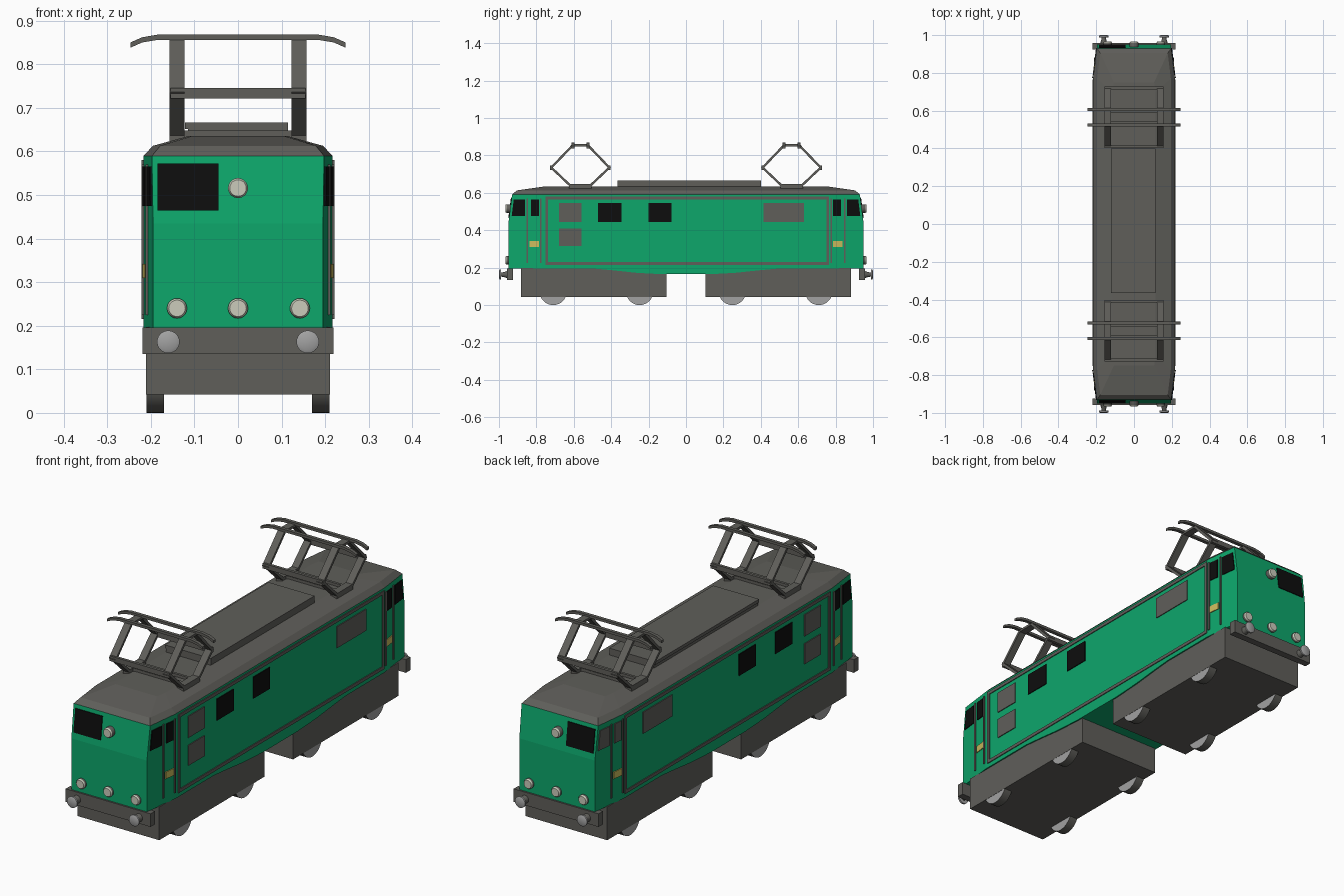
import bpy, bmesh, math
from mathutils import Vector

if "Cube" in bpy.data.objects:
    bpy.data.objects.remove(bpy.data.objects["Cube"])


def material(name, r, g, b):
    m = bpy.data.materials.new(name)
    m.diffuse_color = (r, g, b, 1)
    m.use_nodes = True
    m.node_tree.nodes["Principled BSDF"].inputs["Base Color"].default_value = m.diffuse_color
    return m


GREEN = material("green_paint", 0.004, 0.385, 0.148)
GREY = material("dark_grey", 0.115, 0.113, 0.102)
BLACK = material("window_black", 0.004, 0.004, 0.004)
METAL = material("light_metal", 0.36, 0.36, 0.36)
LENS = material("lamp_cream", 0.60, 0.60, 0.50)
YELLOW = material("plate_yellow", 0.60, 0.50, 0.11)


def finish(name, bm, *mats):
    bmesh.ops.recalc_face_normals(bm, faces=bm.faces)
    me = bpy.data.meshes.new(name)
    bm.to_mesh(me)
    bm.free()
    for m in mats:
        me.materials.append(m)
    ob = bpy.data.objects.new(name, me)
    bpy.context.collection.objects.link(ob)
    return ob


def loft(name, rings, *mats):
    """Skin a stack of equal-length point rings and cap both ends."""
    bm = bmesh.new()
    vs = [[bm.verts.new(p) for p in r] for r in rings]
    n = len(vs[0])
    for a, b in zip(vs, vs[1:]):
        for i in range(n):
            bm.faces.new((a[i], a[(i + 1) % n], b[(i + 1) % n], b[i]))
    bm.faces.new(vs[0])
    bm.faces.new(vs[-1])
    return finish(name, bm, *mats)


def slab(name, pts, vec, mat):
    """Polygon extruded along a vector."""
    return loft(name, [pts, [Vector(p) + Vector(vec) for p in pts]], mat)


def box(name, x, y, z, mat):
    pts = [(x[0], y[0], z[0]), (x[1], y[0], z[0]), (x[1], y[1], z[0]), (x[0], y[1], z[0])]
    return slab(name, pts, (0, 0, z[1] - z[0]), mat)


def turned(name, centre, axis, profile, mats, sides=24, cap_mats=(0, 0)):
    """Round part along 'x' or 'y'; profile is (offset, radius) pairs."""
    rings = []
    for o, r in profile:
        ring = []
        for i in range(sides):
            a = 2 * math.pi * i / sides
            c, s = r * math.cos(a), r * math.sin(a)
            ring.append(Vector(centre) + Vector((o, c, s) if axis == 'x' else (c, o, s)))
        rings.append(ring)
    ob = loft(name, rings, *mats)
    polys = ob.data.polygons
    polys[len(polys) - 2].material_index = cap_mats[0]
    polys[len(polys) - 1].material_index = cap_mats[1]
    for p in list(polys)[:-2]:
        p.use_smooth = True
    ob.data.set_sharp_from_angle(angle=math.radians(35))
    return ob


def side_x(y):
    """Half width of the body: straight, then tapering along the cabs."""
    return 0.217 - max(0, abs(y) - 0.77) / 0.18 * 0.022


def front_y(z):
    """Distance of the end face: upright, then leaning back."""
    return 0.95 - max(0, z - 0.435) / 0.155 * 0.02


def outline(z, yend, yshoulder, inset=0):
    half = [(side_x(yend) - inset, -yend), (side_x(yshoulder) - inset, -yshoulder),
            (side_x(yshoulder) - inset, yshoulder), (side_x(yend) - inset, yend)]
    return [(x, y, z) for x, y in half] + [(-x, y, z) for x, y in reversed(half)]


# Body shell, roof and hanging skirt
loft("body_shell", [outline(z, front_y(z), 0.77) for z in (0.195, 0.435, 0.59)], GREEN)
top = [(x * 0.53, math.copysign(0.75 if abs(y) > 0.8 else 0.70, y), 0.635)
       for x, y, z in outline(0, 0.9, 0.77)]
loft("roof", [outline(0.59, 0.93, 0.77), outline(0.613, 0.905, 0.77, 0.022), top], GREY)
curve = [(0.50, 0.196), (0.40, 0.187), (0.27, 0.173), (0.13, 0.165)]
skirt = [(-0.217, -y, z) for y, z in curve] + [(-0.217, y, z) for y, z in reversed(curve)]
slab("body_skirt", skirt, (0.434, 0, 0), GREEN)
box("roof_box", (-0.115, 0.115), (-0.365, 0.40), (0.625, 0.655), GREY)
box("roof_box_lid", (-0.122, 0.115), (-0.365, 0.40), (0.652, 0.667), GREY)


def side_plate(name, sx, y0, y1, z0, z1, mat, top_shift=0):
    """Thin plate on a body side; top_shift leans the second edge."""
    off = 0.004
    pts = [(sx * (side_x(y) + off), y, z) for y, z in
           ((y0, z0), (y1, z0), (y1 + top_shift, z1), (y0, z1))]
    slab(name, pts, (-sx * 0.006, 0, 0), mat)


for sx in (-1, 1):
    # Side windows, grilles and frame moulding
    side_plate("side_window", sx, -0.47, -0.345, 0.445, 0.545, BLACK)
    side_plate("side_window", sx, -0.20, -0.078, 0.445, 0.545, BLACK)
    side_plate("grille_upper", sx, -0.68, -0.56, 0.445, 0.545, GREY)
    side_plate("grille_lower", sx, -0.68, -0.56, 0.315, 0.41, GREY)
    side_plate("grille_long", sx, 0.415, 0.63, 0.445, 0.545, GREY)
    side_plate("frame_bottom", sx, -0.752, 0.765, 0.215, 0.23, GREY)
    side_plate("frame_top", sx, -0.752, 0.765, 0.565, 0.58, GREY)
    side_plate("frame_end", sx, -0.752, -0.738, 0.23, 0.565, GREY)
    side_plate("frame_end", sx, 0.751, 0.765, 0.23, 0.565, GREY)
    for sy in (-1, 1):
        # Cab side windows, plate and handrails
        glass = GREY if (sx, sy) == (-1, 1) else BLACK
        side_plate("cab_window", sx, sy * 0.86, sy * 0.932, 0.475, 0.565, glass, -sy * 0.011)
        side_plate("cab_door_window", sx, sy * 0.787, sy * 0.83, 0.475, 0.565, glass)
        side_plate("cab_plate", sx, sy * 0.785, sy * 0.836, 0.31, 0.342, YELLOW)
        for y in (0.777, 0.848):
            xr = side_x(y)
            box("handrail", sorted((sx * (xr - 0.003), sx * (xr + 0.005))),
                sorted((sy * (y - 0.004), sy * (y + 0.004))), (0.225, 0.57), GREY)

for sy in (-1, 1):
    # End window
    pts = [(x, sy * (front_y(z) + 0.004), z) for x, z in
           ((-0.185, 0.465), (-0.045, 0.465), (-0.045, 0.572), (-0.185, 0.572))]
    slab("end_window", pts, (0, -sy * 0.006, 0), BLACK)
    # Headlamps
    for x, z in ((-0.14, 0.24), (0, 0.24), (0.142, 0.24), (0, 0.516)):
        turned("headlamp", (x, 0, z), 'y',
               [(sy * 0.925, 0.023), (sy * 0.96, 0.023), (sy * 0.966, 0.019)],
               (GREY, LENS), 20, (0, 1)).data.polygons.foreach_set(
                   "material_index", [0] * 20 + [1] * 22)
    # Buffer beam and buffers
    box("buffer_beam", (-0.219, 0.219), sorted((sy * 0.925, sy * 0.958)), (0.135, 0.196), GREY)
    for x in (-0.16, 0.16):
        turned("buffer_shank", (x, 0, 0.163), 'y',
               [(sy * 0.95, 0.021), (sy * 0.972, 0.014), (sy * 0.992, 0.010)], (GREY,))
        turned("buffer_head", (x, 0, 0.163), 'y',
               [(sy * 0.988, 0.026), (sy * 0.996, 0.026), (sy * 1.0, 0.018)], (METAL,))
    # Bogie and wheels
    box("bogie", (-0.211, 0.211), sorted((sy * 0.105, sy * 0.882)), (0.042, 0.197), GREY)
    for y in (0.248, 0.71):
        for sx in (-1, 1):
            turned("wheel", (0, sy * y, 0.073), 'x', [(sx * 0.17, 0.073), (sx * 0.21, 0.073)],
                   (GREY, METAL), 32, (1, 1))


def bar_yz(name, a, b, x0, x1, t, mat):
    """Flat bar between two (y, z) points, spanning x0..x1."""
    d = Vector((b[0] - a[0], b[1] - a[1])).normalized() * t / 2
    pts = [(x0, p[0] + s * -d.y - e * d.x, p[1] + s * d.x - e * d.y)
           for p, s, e in ((a, 1, 1), (b, 1, -1), (b, -1, -1), (a, -1, 1))]
    slab(name, pts, (x1 - x0, 0, 0), mat)


# Pantographs: diamond arms, cross tubes and contact strips
for cy in (-0.565, 0.565):
    for s in (-1, 1):
        foot, knee, head = (cy + s * 0.058, 0.643), (cy + s * 0.155, 0.735), (cy + s * 0.04, 0.855)
        for x in (-0.14, 0.14):
            bar_yz("pantograph_lower_arm", foot, knee, x - 0.017, x + 0.017, 0.012, GREY)
            bar_yz("pantograph_upper_arm", knee, head, x - 0.017, x + 0.017, 0.012, GREY)
        box("pantograph_knee_tube", (-0.155, 0.155),
            (knee[0] - 0.007, knee[0] + 0.007), (0.722, 0.746), GREY)
        box("pantograph_base_tube", (-0.13, 0.13),
            (foot[0] - 0.03 * s - 0.006, foot[0] - 0.03 * s + 0.006), (0.632, 0.648), GREY)
        arc = [(-0.247, 0.850), (-0.22, 0.862), (-0.185, 0.868),
               (0.185, 0.868), (0.22, 0.862), (0.247, 0.850)]
        strip = [(x, head[0] - 0.008, z) for x, z in arc] + \
                [(x, head[0] - 0.008, z - 0.012) for x, z in reversed(arc)]
        slab("contact_strip", strip, (0, 0.016, 0), GREY)
    for x in (-0.14, 0.14):
        box("pantograph_base_rail", (x - 0.017, x + 0.017), (cy - 0.06, cy + 0.06),
            (0.62, 0.648), GREY)
        box("pantograph_head_rail", (x - 0.017, x + 0.017), (cy - 0.045, cy + 0.045),
            (0.849, 0.860), GREY)
